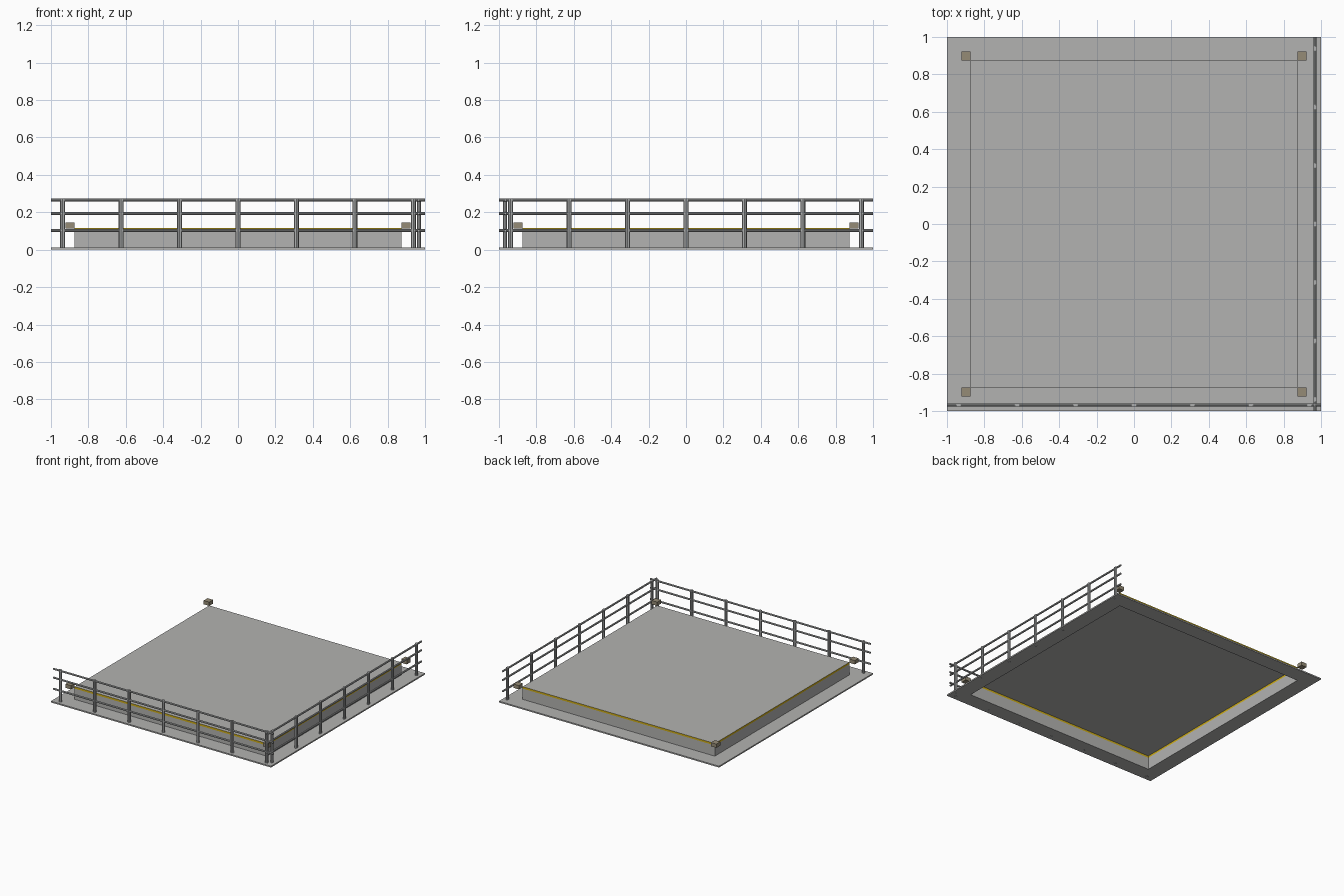
import bpy, bmesh
from math import pi
from mathutils import Matrix, Vector

if "Cube" in bpy.data.objects:
    bpy.data.objects.remove(bpy.data.objects["Cube"])


def material(name, rgb):
    m = bpy.data.materials.new(name)
    m.use_nodes = True
    m.diffuse_color = (*rgb, 1)
    m.node_tree.nodes["Principled BSDF"].inputs["Base Color"].default_value = (*rgb, 1)
    return m


concrete = material("concrete grey", (0.45, 0.45, 0.44))
steel = material("rail grey", (0.42, 0.43, 0.43))
yellow = material("edge yellow", (0.62, 0.42, 0.01))
tan = material("block tan", (0.30, 0.26, 0.18))


def finish(bm, name, *mats):
    mesh = bpy.data.meshes.new(name)
    bm.to_mesh(mesh)
    bm.free()
    for m in mats:
        mesh.materials.append(m)
    ob = bpy.data.objects.new(name, mesh)
    bpy.context.collection.objects.link(ob)
    return ob


def extrude_up(bm, face, height):
    new = bmesh.ops.extrude_face_region(bm, geom=[face])["geom"]
    verts = [v for v in new if isinstance(v, bmesh.types.BMVert)]
    bmesh.ops.translate(bm, verts=verts, vec=(0, 0, height))
    return [f for f in new if isinstance(f, bmesh.types.BMFace)][0]


INNER, BASE_Z, BAND_Z, TOP_Z = 0.873, 0.013, 0.101, 0.117
RAIL_OFFSET = 0.967

# Walkway: four L-shaped corner slabs around an open middle
for i, corner in enumerate(("back_left", "back_right", "front_right", "front_left")):
    bm = bmesh.new()
    outline = [(0, INNER), (INNER, INNER), (INNER, 0), (1, 0), (1, 1), (0, 1)]
    face = bm.faces.new([bm.verts.new((x, y, 0.002)) for x, y in outline])
    extrude_up(bm, face, BASE_Z - 0.002)
    bmesh.ops.recalc_face_normals(bm, faces=bm.faces)
    bmesh.ops.rotate(bm, verts=bm.verts, matrix=Matrix.Rotation(i * pi / 2, 3, "Z"))
    finish(bm, "walkway_" + corner, concrete)

# Raised deck: thin shell, open underneath, with a yellow band round the top
bm = bmesh.new()
square = [(-INNER, -INNER), (INNER, -INNER), (INNER, INNER), (-INNER, INNER)]
floor = bm.faces.new([bm.verts.new((x, y, BASE_Z)) for x, y in square])
lid = extrude_up(bm, floor, BAND_Z - BASE_Z)
extrude_up(bm, lid, TOP_Z - BAND_Z)
for f in list(bm.faces):
    z = f.calc_center_median().z
    if abs(f.normal.z) > 0.5 and z < TOP_Z - 0.001:
        bm.faces.remove(f)
bm.normal_update()
for f in bm.faces:
    centre = f.calc_center_median()
    outward = Vector((centre.x, centre.y, 0))
    if outward.length < 0.1:
        outward = Vector((0, 0, 1))
    if f.normal.dot(outward) < 0:
        f.normal_flip()
    f.material_index = int(BAND_Z < centre.z < TOP_Z - 0.001)
finish(bm, "raised_deck", concrete, yellow)

# Corner blocks
for sx, side in ((1, "left"), (-1, "right")):
    for sy, end in ((-1, "front"), (1, "back")):
        bm = bmesh.new()
        place = Matrix.Translation((sx * 0.898, sy * 0.898, 0.129))
        bmesh.ops.create_cube(bm, size=1, matrix=place @ Matrix.Diagonal((0.05, 0.05, 0.031, 1)))
        finish(bm, f"corner_block_{end}_{side}", tan)


# Railings: posts and three bars, built along x and turned into place
def railing(name, angle):
    turn = Matrix.Rotation(angle, 4, "Z")
    bm = bmesh.new()
    for i in range(-3, 4):
        place = Matrix.Translation((i * 0.3125, -RAIL_OFFSET, 0.1375))
        bmesh.ops.create_cone(bm, cap_ends=True, segments=8, radius1=0.5, radius2=0.5, depth=1,
                              matrix=turn @ place @ Matrix.Diagonal((0.027, 0.021, 0.275, 1)))
    finish(bm, name + "_posts", steel)
    bm = bmesh.new()
    for z in (0.102, 0.194, 0.266):
        place = Matrix.Translation((0, -RAIL_OFFSET, z)) @ Matrix.Rotation(pi / 2, 4, "Y")
        bmesh.ops.create_cone(bm, cap_ends=True, segments=8, radius1=0.0075, radius2=0.0075,
                              depth=2, matrix=turn @ place)
    finish(bm, name + "_bars", steel)


railing("front_railing", 0)
railing("left_railing", pi / 2)
